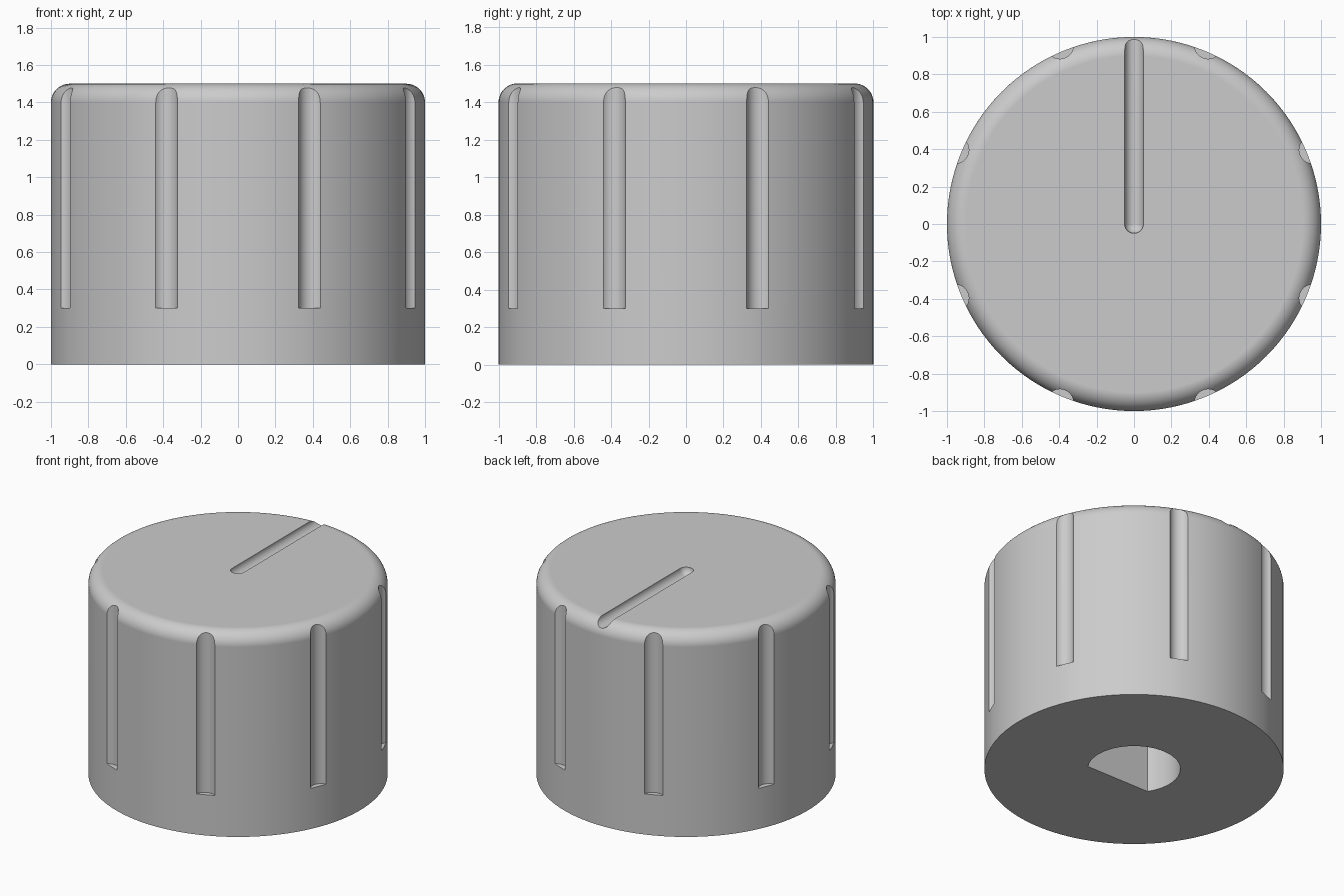
import bpy, bmesh
from math import pi, sin, cos, radians, sqrt, atan2
from mathutils import Matrix

cube = bpy.data.objects.get("Cube")
if cube:
    bpy.data.objects.remove(cube, do_unlink=True)

grey = bpy.data.materials.new("matte_grey")
grey.use_nodes = True
grey.diffuse_color = (0.6, 0.6, 0.6, 1)
grey.node_tree.nodes["Principled BSDF"].inputs["Base Color"].default_value = (0.6, 0.6, 0.6, 1)


def loft(bm, rings, matrix=Matrix()):
    """Join rings of points into a closed solid with flat caps."""
    loops = [[bm.verts.new(matrix @ Matrix.Translation(p).translation) for p in ring] for ring in rings]
    n = len(loops[0])
    for a, b in zip(loops, loops[1:]):
        for i in range(n):
            j = (i + 1) % n
            bm.faces.new((a[i], a[j], b[j], b[i]))
    bm.faces.new(loops[0][::-1])
    bm.faces.new(loops[-1])


def lathe(bm, profile, sides, matrix=Matrix()):
    """Turn a (radius, height) profile around the z axis."""
    turns = [2 * pi * i / sides for i in range(sides)]
    loft(bm, [[(r * cos(t), r * sin(t), h) for t in turns] for r, h in profile], matrix)


def make_object(name, bm):
    bmesh.ops.recalc_face_normals(bm, faces=bm.faces)
    mesh = bpy.data.meshes.new(name)
    bm.to_mesh(mesh)
    bm.free()
    mesh.materials.append(grey)
    obj = bpy.data.objects.new(name, mesh)
    bpy.context.collection.objects.link(obj)
    return obj


# Knob body: straight wall with a rounded top edge
HEIGHT, FILLET, STEPS = 1.5, 0.1, 12
profile = [(1, 0)]
for i in range(STEPS + 1):
    a = pi / 2 * i / STEPS
    profile.append((1 - FILLET + FILLET * cos(a), HEIGHT - FILLET + FILLET * sin(a)))
bm = bmesh.new()
lathe(bm, profile, 128)
knob = make_object("knob_body", bm)

# Cutters: eight grip flutes around the side
bm = bmesh.new()
for k in range(8):
    turn = Matrix.Rotation(radians(22.5 + 45 * k), 4, "Z")
    lathe(bm, [(0.073, 0.3), (0.073, 1.7)], 48, turn @ Matrix.Translation((1.035, 0, 0)))

# Pointer groove: round-ended bar lying along the top towards the back
GROOVE = 0.05
bar = [(GROOVE * sin(a), -GROOVE * cos(a)) for a in (pi / 2 * i / 10 for i in range(1, 11))]
bar.append((GROOVE, 1.2))
lay_down = Matrix.Translation((0, 0, HEIGHT)) @ Matrix.Rotation(-pi / 2, 4, "X")
lathe(bm, bar, 32, lay_down)

# D-shaped shaft hole in the underside, flat towards the front
BORE, FLAT = 0.31, -0.17
start = atan2(FLAT, sqrt(BORE ** 2 - FLAT ** 2))
arc = [start + (pi - 2 * start) * i / 48 for i in range(49)]
loft(bm, [[(BORE * cos(t), BORE * sin(t), z) for t in arc] for z in (-0.2, 1.0)])
cutter = make_object("groove_and_hole_cutter", bm)
cutter.hide_render = True

# Cut, then shade smooth with crisp groove edges
bpy.ops.object.select_all(action="DESELECT")
bpy.context.view_layer.objects.active = knob
knob.select_set(True)
cut = knob.modifiers.new("cut", "BOOLEAN")
cut.operation, cut.solver, cut.object = "DIFFERENCE", "EXACT", cutter
bpy.ops.object.modifier_apply(modifier=cut.name)
bpy.data.objects.remove(cutter, do_unlink=True)
bpy.ops.object.shade_smooth_by_angle(angle=radians(25))
weighted = knob.modifiers.new("clean_normals", "WEIGHTED_NORMAL")
weighted.keep_sharp = True
